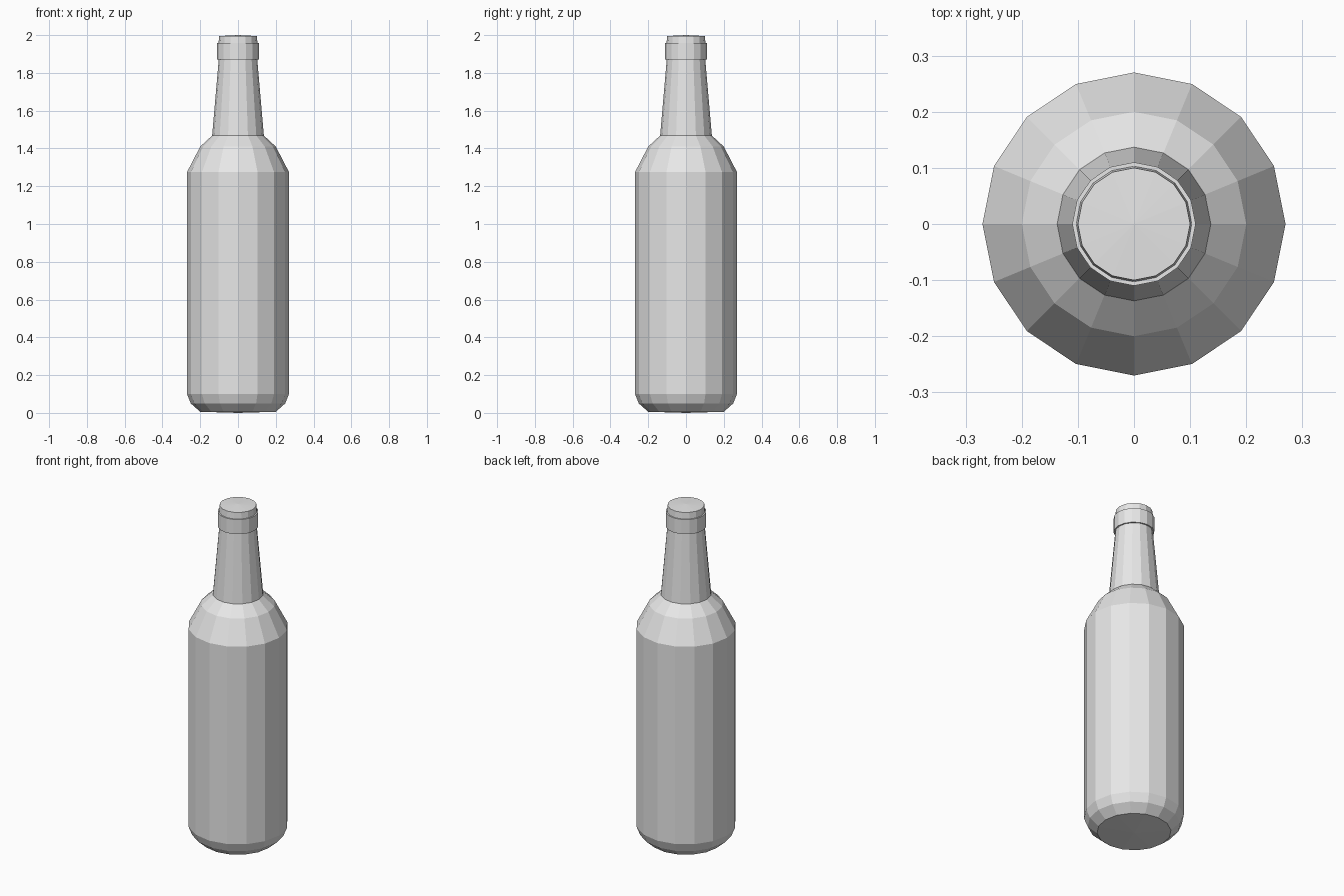
import bpy
import bmesh
from math import cos, sin, tau

SIDES = 16

cube = bpy.data.objects.get("Cube")
if cube:
    bpy.data.objects.remove(cube, do_unlink=True)

grey = bpy.data.materials.new("pale_grey")
grey.use_nodes = True
grey.diffuse_color = (0.8, 0.8, 0.8, 1)
grey.node_tree.nodes["Principled BSDF"].inputs["Base Color"].default_value = grey.diffuse_color


def lathe(name, profile):
    """Turn (radius, height) points, listed bottom to top, into a faceted part.
    A zero radius makes a single apex point."""
    bm = bmesh.new()
    rings = []
    for r, z in profile:
        count = SIDES if r else 1
        rings.append([bm.verts.new((r * cos(tau * i / SIDES), r * sin(tau * i / SIDES), z))
                      for i in range(count)])
    for low, high in zip(rings, rings[1:]):
        for i in range(SIDES):
            j = (i + 1) % SIDES
            corners = [low[i % len(low)], low[j % len(low)],
                       high[j % len(high)], high[i % len(high)]]
            bm.faces.new(list(dict.fromkeys(corners)))
    mesh = bpy.data.meshes.new(name)
    bm.to_mesh(mesh)
    bm.free()
    mesh.materials.append(grey)
    obj = bpy.data.objects.new(name, mesh)
    bpy.context.collection.objects.link(obj)
    return obj


# Body with chamfered foot and sloping shoulder
lathe("bottle_body", [(0, 0), (0.2, 0.006), (0.25, 0.05), (0.27, 0.1),
                      (0.27, 1.275), (0.2, 1.41), (0.137, 1.468)])

# Tapering neck
lathe("bottle_neck", [(0.137, 1.468), (0.102, 1.87)])

# Raised collar below the mouth
lathe("neck_collar", [(0.102, 1.87), (0.11, 1.87), (0.11, 1.957), (0.103, 1.957)])

# Lip and closed, very slightly domed top
lathe("mouth_lip", [(0.103, 1.957), (0.1, 1.995), (0, 2.0)])
